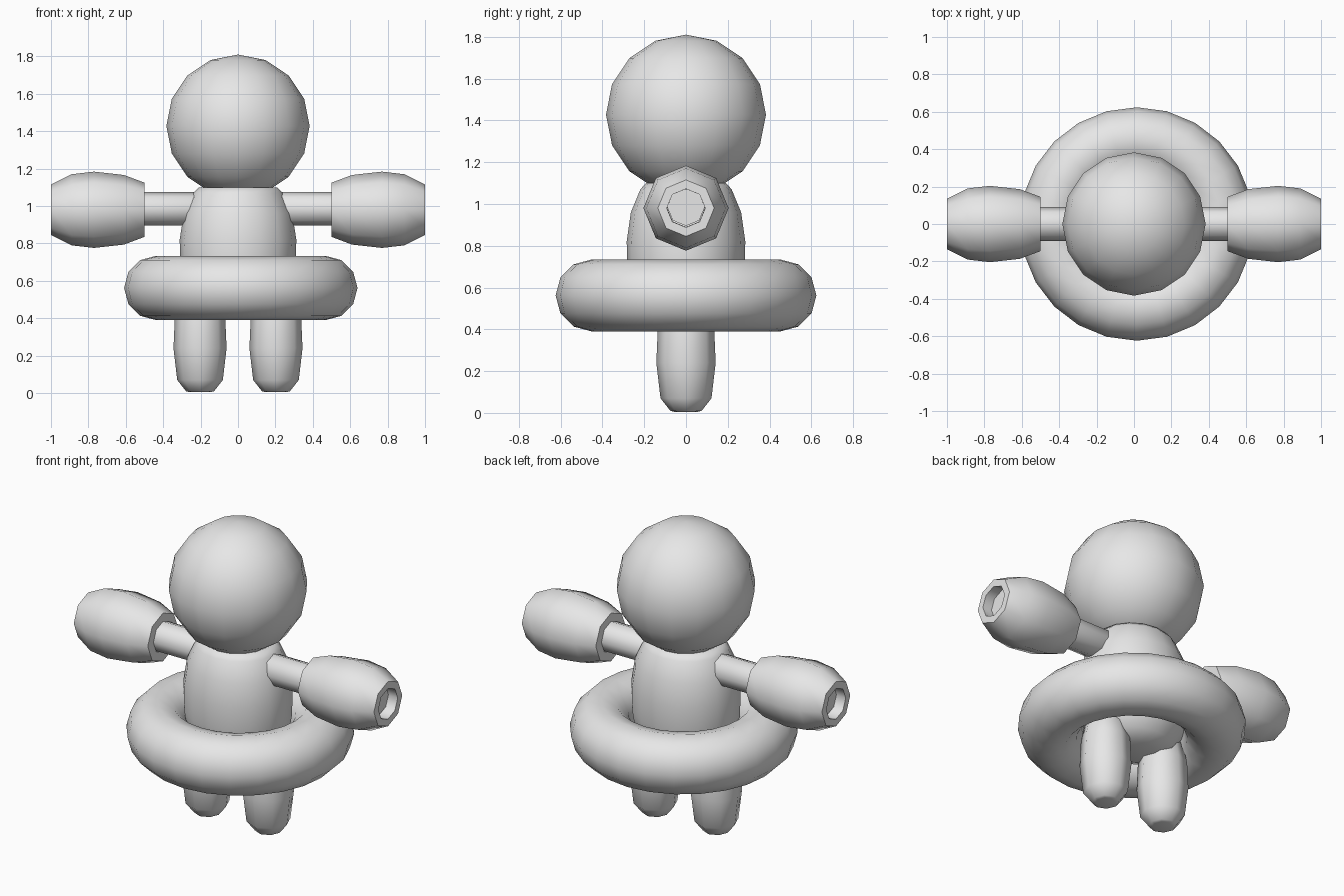
import bpy, bmesh, math
from mathutils import Matrix

if "Cube" in bpy.data.objects:
    bpy.data.objects.remove(bpy.data.objects["Cube"])

grey = bpy.data.materials.new("plain grey")
grey.diffuse_color = (0.8, 0.8, 0.8, 1)
grey.use_nodes = True
grey.node_tree.nodes["Principled BSDF"].inputs["Base Color"].default_value = grey.diffuse_color


def finish(name, bm, matrix, angle=50):
    bm.transform(matrix)
    bmesh.ops.remove_doubles(bm, verts=bm.verts, dist=1e-5)
    bmesh.ops.recalc_face_normals(bm, faces=bm.faces)
    mesh = bpy.data.meshes.new(name)
    bm.to_mesh(mesh)
    bm.free()
    mesh.materials.append(grey)
    ob = bpy.data.objects.new(name, mesh)
    bpy.context.collection.objects.link(ob)
    bpy.ops.object.select_all(action='DESELECT')
    ob.select_set(True)
    bpy.context.view_layer.objects.active = ob
    bpy.ops.object.shade_smooth_by_angle(angle=math.radians(angle))
    return ob


def lathe(name, profile, sides, matrix, closed=False, angle=50):
    """Turn (radius, height) points around z; open profiles get end caps."""
    bm = bmesh.new()
    rings = [[bm.verts.new((r * math.cos(math.tau * i / sides),
                            r * math.sin(math.tau * i / sides), h))
              for i in range(sides)] for r, h in profile]
    pairs = list(zip(rings, rings[1:]))
    if closed:
        pairs.append((rings[-1], rings[0]))
    for a, b in pairs:
        for i in range(sides):
            j = (i + 1) % sides
            bm.faces.new((a[i], a[j], b[j], b[i]))
    if not closed:
        bm.faces.new(rings[0])
        bm.faces.new(rings[-1])
    return finish(name, bm, matrix, angle)


# Head
bm = bmesh.new()
bmesh.ops.create_uvsphere(bm, u_segments=16, v_segments=8 * 2 // 2, radius=0.383)
finish("head", bm, Matrix.Translation((0, 0, 1.427)))

# Body: egg-like barrel, slightly wider than deep
lathe("body", [(0.12, 0.40), (0.22, 0.44), (0.285, 0.54), (0.308, 0.68), (0.312, 0.82),
               (0.29, 0.96), (0.24, 1.07), (0.21, 1.10)], 16,
      Matrix.Diagonal((1, 0.91, 1, 1)))

# Swim ring
lathe("swim_ring", [(0.452 + 0.172 * math.cos(math.tau * k / 12),
                     0.562 + 0.172 * math.sin(math.tau * k / 12)) for k in range(12)],
      24, Matrix.Translation((0.015, 0, 0)), closed=True)

for side, s in (("left", -1), ("right", 1)):
    # Legs
    lathe(side + "_leg", [(0.055, 0.005), (0.075, 0.01), (0.122, 0.07), (0.142, 0.24),
                          (0.135, 0.40), (0.11, 0.52), (0.05, 0.57)], 8,
          Matrix.Translation((0.203 * s, 0, 0)), angle=60)

    # Arms and armbands run outwards along x
    outward = Matrix.Rotation(s * math.pi / 2, 4, 'Y')
    lathe(side + "_arm", [(0.07, 0.19), (0.09, 0.23), (0.09, 0.50), (0.09, 0.94)], 8,
          Matrix.Translation((0, 0, 0.985)) @ outward)
    lathe(side + "_armband", [(0.09, 0.50), (0.145, 0.50), (0.186, 0.61), (0.204, 0.77),
                              (0.19, 0.89), (0.135, 1.0), (0.092, 1.0)], 8,
          Matrix.Translation((0, 0, 0.98)) @ outward, closed=True)
